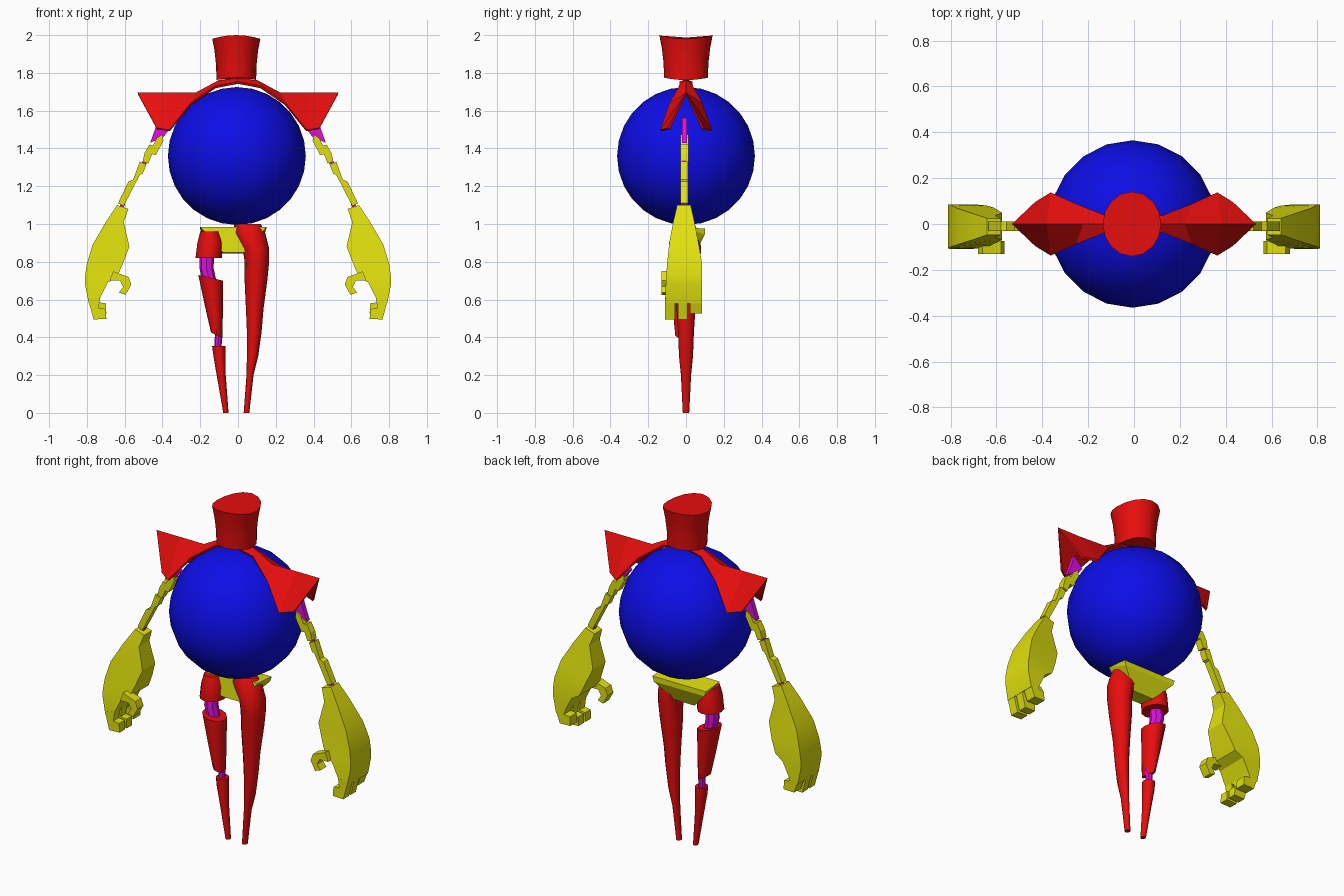
import bpy, bmesh, math


def material(name, rgb):
    m = bpy.data.materials.new(name)
    m.diffuse_color = (*rgb, 1)
    return m


RED = material("red", (0.8, 0.004, 0.004))
YELLOW = material("yellow", (0.75, 0.75, 0.004))
BLUE = material("blue", (0.004, 0.004, 0.8))
PURPLE = material("purple", (0.75, 0.004, 0.75))


def finish(bm, name, mat, smooth=0, mirror=None, thickness=0):
    bmesh.ops.recalc_face_normals(bm, faces=bm.faces)
    me = bpy.data.meshes.new(name)
    bm.to_mesh(me)
    bm.free()
    me.materials.append(mat)
    ob = bpy.data.objects.new(name, me)
    bpy.context.collection.objects.link(ob)
    if smooth:
        bpy.ops.object.select_all(action='DESELECT')
        ob.select_set(True)
        bpy.context.view_layer.objects.active = ob
        bpy.ops.object.shade_smooth_by_angle(angle=math.radians(smooth))
    if mirror:
        md = ob.modifiers.new("mirror", 'MIRROR')
        md.use_axis = mirror
    if thickness:
        md = ob.modifiers.new("thickness", 'SOLIDIFY')
        md.thickness = thickness
        md.offset = 0
    return ob


def loft(rings, name, mat, **kw):
    """Skin a list of equal-length point rings and cap both ends."""
    bm = bmesh.new()
    rows = [[bm.verts.new(p) for p in r] for r in rings]
    n = len(rows[0])
    for a, b in zip(rows, rows[1:]):
        for i in range(n):
            j = (i + 1) % n
            bm.faces.new((a[i], a[j], b[j], b[i]))
    bm.faces.new(rows[0])
    bm.faces.new(rows[-1])
    return finish(bm, name, mat, **kw)


def prism(poly, y0, y1, name, mat, **kw):
    """Extrude an x-z outline along y."""
    return loft([[(x, y, z) for x, z in poly] for y in (y0, y1)], name, mat, **kw)


def limb(stations, name, mat, cy=0, sides=12, tilt=0):
    """Oval tube from stations (z, x left, x right, y radius)."""
    rings = []
    for z, xl, xr, ry in stations:
        ring = []
        for i in range(sides):
            a = math.tau * i / sides
            c = math.cos(a)
            ring.append(((xl + xr) / 2 + (xr - xl) / 2 * c, cy + ry * math.sin(a), z - tilt * c))
        rings.append(ring)
    return loft(rings, name, mat, smooth=40)


BOTH_SIDES = (True, False, False)

# Ball body
bm = bmesh.new()
bmesh.ops.create_uvsphere(bm, u_segments=20, v_segments=14, radius=0.365)
bmesh.ops.translate(bm, verts=bm.verts, vec=(-0.006, 0, 1.36))
finish(bm, "ball_body", BLUE, smooth=40)

# Hat-like head with saddle-shaped rims
rings = []
for z, r, dip in ((1.775, 0.113, 0.013), (1.85, 0.115, 0.01), (1.93, 0.124, 0.012), (2.0, 0.137, 0.02)):
    ring = []
    for i in range(16):
        a = math.tau * i / 16
        ring.append((-0.009 + r * 0.93 * math.cos(a), r * 1.03 * math.sin(a), z - dip * math.cos(a) ** 2))
    rings.append(ring)
loft(rings, "head", RED, smooth=40)

# Collar widening into tent-shaped shoulder pads
bm = bmesh.new()
ridge = [bm.verts.new(p) for p in ((-0.53, 0, 1.69), (-0.38, 0, 1.69), (-0.22, 0, 1.69),
                                   (-0.1, 0, 1.755), (0, 0, 1.76))]
rim = [bm.verts.new(p) for p in ((-0.43, -0.09, 1.505), (-0.362, -0.132, 1.495), (-0.25, -0.083, 1.635),
                                 (-0.12, -0.033, 1.725), (0, -0.03, 1.748))]
for i in range(4):
    bm.faces.new((ridge[i], ridge[i + 1], rim[i + 1], rim[i]))
finish(bm, "shoulder_collar", RED, mirror=(True, True, False), thickness=0.014)

# Pelvis wedge
bm = bmesh.new()
for p in ((-0.2, -0.03, 0.985), (0.15, -0.03, 0.985), (-0.2, 0.1, 0.975), (0.15, 0.1, 0.975),
          (-0.19, 0.1, 0.945), (0.14, 0.1, 0.945), (-0.09, 0.05, 0.845), (0.05, 0.05, 0.845),
          (-0.08, -0.04, 0.85), (0.05, -0.04, 0.85)):
    bm.verts.new(p)
bmesh.ops.convex_hull(bm, input=bm.verts)
finish(bm, "pelvis", YELLOW)

# Whole leg
limb([(1.0, -0.02, 0.12, 0.045), (0.95, -0.02, 0.145, 0.07), (0.87, 0.025, 0.165, 0.08),
      (0.8, 0.035, 0.165, 0.075), (0.7, 0.035, 0.155, 0.067), (0.55, 0.042, 0.135, 0.05),
      (0.43, 0.047, 0.125, 0.042), (0.3, 0.047, 0.107, 0.037), (0.2, 0.045, 0.082, 0.027),
      (0, 0.03, 0.06, 0.017)], "whole_leg", RED)

# Broken leg: separate shells joined by thin inner rods
limb([(0.96, -0.2, -0.1, 0.06), (0.9, -0.215, -0.08, 0.08), (0.82, -0.225, -0.085, 0.08)],
     "thigh_shell", RED, cy=-0.01)
limb([(0.83, -0.205, -0.125, 0.035), (0.77, -0.205, -0.13, 0.04), (0.7, -0.19, -0.115, 0.035)],
     "knee_rod", PURPLE, cy=-0.01, sides=8)
limb([(0.715, -0.21, -0.08, 0.07), (0.55, -0.175, -0.08, 0.058), (0.41, -0.143, -0.083, 0.045)],
     "calf_shell", RED, cy=-0.012, tilt=0.015)
limb([(0.44, -0.122, -0.082, 0.02), (0.33, -0.125, -0.088, 0.02)], "shin_rod", PURPLE, sides=8)
limb([(0.355, -0.137, -0.067, 0.037), (0.3, -0.13, -0.067, 0.037), (0.2, -0.113, -0.065, 0.027),
      (0, -0.078, -0.05, 0.017)], "shin_shell", RED)

# Shoulder, elbow and wrist joints
prism([(-0.465, 1.43), (-0.44, 1.5), (-0.42, 1.56), (-0.365, 1.5), (-0.395, 1.46)],
      -0.022, 0.006, "shoulder_joint", PURPLE, mirror=BOTH_SIDES)
prism([(-0.515, 1.315), (-0.49, 1.36), (-0.47, 1.35), (-0.495, 1.3)],
      -0.02, 0.0, "elbow_joint", PURPLE, mirror=BOTH_SIDES)
prism([(-0.635, 1.08), (-0.615, 1.115), (-0.597, 1.105), (-0.615, 1.07)],
      -0.02, 0.0, "wrist_joint", PURPLE, mirror=BOTH_SIDES)

# Stepped arm plates
prism([(-0.45, 1.415), (-0.43, 1.455), (-0.40, 1.475), (-0.395, 1.44), (-0.435, 1.365), (-0.455, 1.37),
       (-0.475, 1.32), (-0.505, 1.33), (-0.495, 1.375), (-0.47, 1.42)],
      -0.03, 0.012, "upper_arm", YELLOW, mirror=BOTH_SIDES)
prism([(-0.52, 1.33), (-0.485, 1.315), (-0.505, 1.265), (-0.52, 1.26), (-0.605, 1.095),
       (-0.635, 1.11), (-0.58, 1.225), (-0.555, 1.235)],
      -0.03, 0.01, "forearm", YELLOW, mirror=BOTH_SIDES)

# Large hand: outer edge, inner edge, y range, narrowing of the palm side
rings = []
for xo, zo, xi, zi, y0, y1, k in (
        (-0.64, 1.10, -0.58, 1.08, -0.047, 0.025, 1), (-0.70, 1.01, -0.605, 1.01, -0.068, 0.045, 0.85),
        (-0.77, 0.89, -0.575, 0.88, -0.09, 0.068, 0.75), (-0.80, 0.79, -0.61, 0.79, -0.1, 0.085, 0.85),
        (-0.81, 0.72, -0.64, 0.72, -0.105, 0.085, 0.95), (-0.81, 0.68, -0.69, 0.69, -0.107, 0.085, 1),
        (-0.79, 0.58, -0.735, 0.60, -0.11, 0.085, 1)):
    m, h = (y0 + y1) / 2, (y1 - y0) / 2 * k
    rings.append([(xo, y0, zo), (xo, y1, zo), (xi, m + h, zi), (xi, m - h, zi)])
loft(rings, "hand", YELLOW, smooth=25, mirror=BOTH_SIDES)

# Hooked fingers and thumb
for i, (y0, y1, lift) in enumerate(((-0.11, -0.058, 0), (-0.042, 0.007, 0), (0.022, 0.085, 0.03))):
    prism([(-0.793, 0.6), (-0.73, 0.61), (-0.738, 0.555 + lift), (-0.70, 0.55 + lift),
           (-0.697, 0.497 + lift), (-0.765, 0.495 + lift)],
          y0, y1, f"finger_{i + 1}", YELLOW, mirror=BOTH_SIDES)
prism([(-0.68, 0.70), (-0.66, 0.75), (-0.61, 0.73), (-0.58, 0.72), (-0.565, 0.68), (-0.595, 0.625),
       (-0.63, 0.637), (-0.608, 0.668), (-0.625, 0.70)],
      -0.13, -0.075, "thumb", YELLOW, mirror=BOTH_SIDES)
